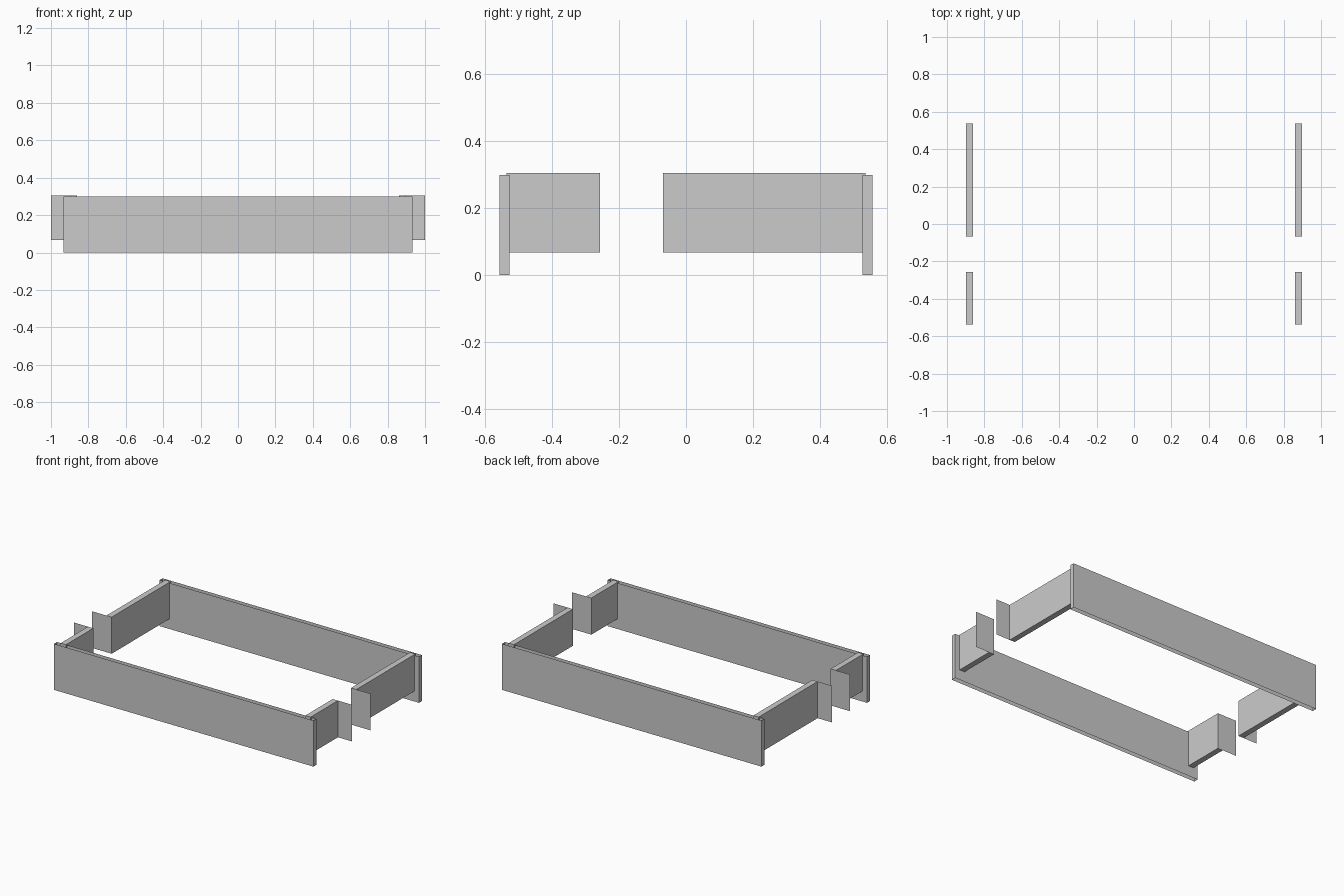
import bpy
import bmesh

if "Cube" in bpy.data.objects:
    bpy.data.objects.remove(bpy.data.objects["Cube"])


def panel_object(name, x, y, z, skip=(), plate=None):
    """Box from x, y, z ranges; skip lists open sides; plate = (y, x0, x1) adds a flat sheet."""
    bm = bmesh.new()
    bmesh.ops.create_cube(bm, size=1)
    for v in bm.verts:
        v.co = [r[0] if c < 0 else r[1] for c, r in zip(v.co, (x, y, z))]
    bm.normal_update()
    sides = {'x': 0, 'y': 1, 'z': 2}
    for side in skip:
        axis, sign = sides[side[1]], (1 if side[0] == '+' else -1)
        bm.faces.ensure_lookup_table()
        faces = [f for f in bm.faces if f.normal[axis] * sign > 0.9]
        bmesh.ops.delete(bm, geom=faces, context='FACES_ONLY')
    if plate:
        py, x0, x1 = plate
        corners = [(x0, py, z[0]), (x1, py, z[0]), (x1, py, z[1]), (x0, py, z[1])]
        bm.faces.new([bm.verts.new(c) for c in corners])
    mesh = bpy.data.meshes.new(name)
    bm.to_mesh(mesh)
    bm.free()
    obj = bpy.data.objects.new(name, mesh)
    bpy.context.collection.objects.link(obj)
    return obj


# Long boards, open at top and bottom
for name, y in (("front_board", (-0.557, -0.527)), ("back_board", (0.527, 0.557))):
    panel_object(name, (-0.932, 0.932), y, (0, 0.299), skip=("+z", "-z"))

# Short side boards with a gap; a flat plate closes each end beside the gap
for label, s in (("left", -1), ("right", 1)):
    x = tuple(sorted((s * 0.86, s * 0.898)))
    px = tuple(sorted((s * 0.86, s * 1.0)))
    panel_object(label + "_front_side_board", x, (-0.537, -0.257), (0.067, 0.305),
                 skip=("+y",), plate=(-0.257, *px))
    panel_object(label + "_back_side_board", x, (-0.068, 0.537), (0.067, 0.305),
                 skip=("-y",), plate=(-0.068, *px))
